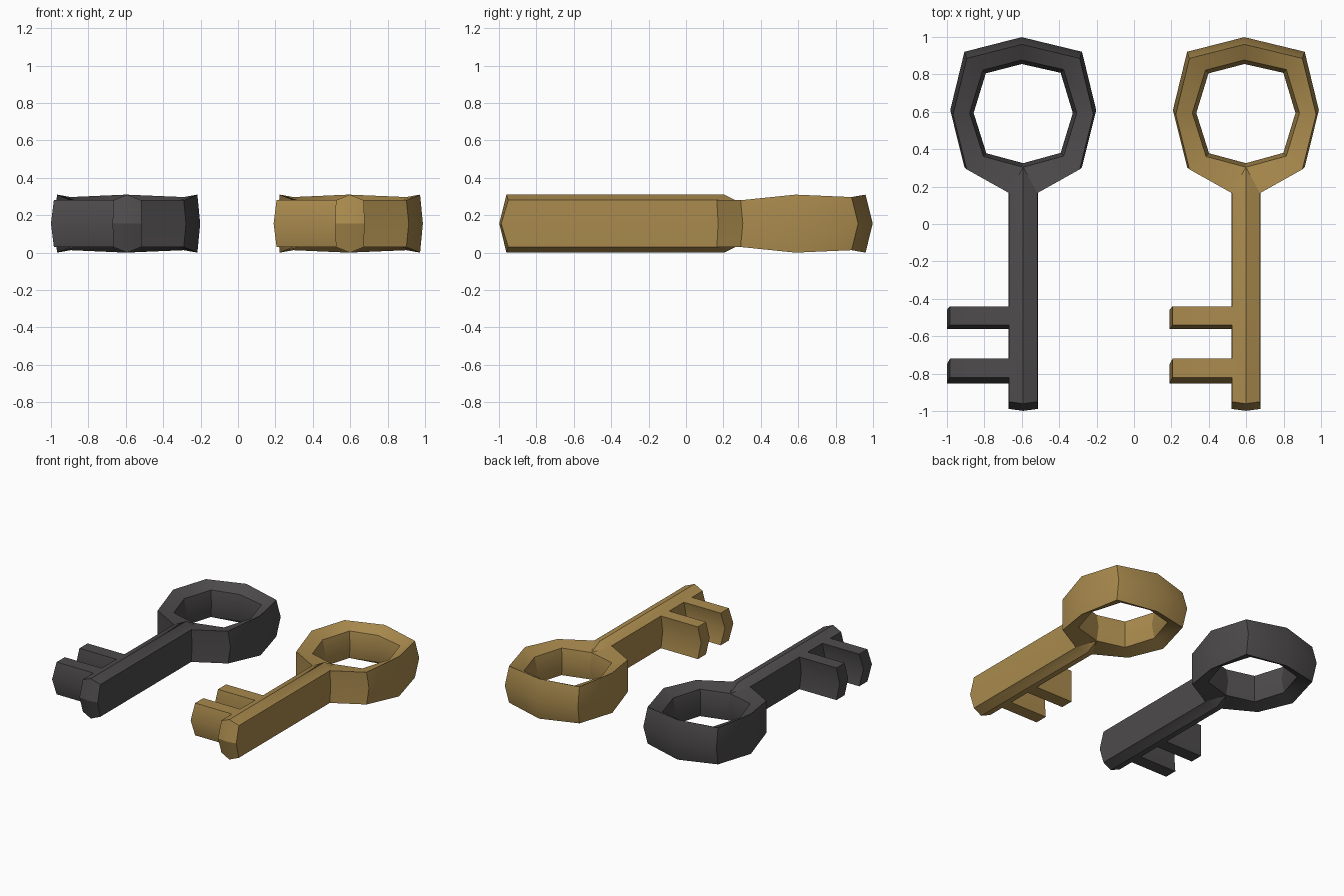
import bpy, bmesh

if "Cube" in bpy.data.objects:
    bpy.data.objects.remove(bpy.data.objects["Cube"])

HALF = 0.155      # half the key thickness
FLARE = 1.04      # outline grows this much at mid height


def material(name, rgb):
    m = bpy.data.materials.new(name)
    m.diffuse_color = (*rgb, 1)
    m.use_nodes = True
    m.node_tree.nodes["Principled BSDF"].inputs["Base Color"].default_value = m.diffuse_color
    return m


def build_key(name, x, mat):
    bm = bmesh.new()
    hi, lo, dip = HALF, HALF - 0.03, HALF - 0.013

    # upper outline: bow, shaft and two bits, anticlockwise
    shaft = 0.075
    outline = [(-0.008, 0.96, hi), (-0.302, 0.885, dip), (-0.375, 0.585, hi),
               (-0.302, 0.292, lo), (-shaft, 0.165, lo)]
    for y in (-0.44, -0.72):
        outline += [(-shaft, y, lo), (-0.392, y, lo),
                    (-0.392, y - 0.10, lo), (-shaft, y - 0.10, lo)]
    outline += [(-shaft, -0.95, lo), (0, -0.96, hi), (shaft, -0.95, lo),
                (shaft, 0.165, lo), (0.302, 0.292, lo),
                (0.375, 0.585, hi), (0.302, 0.885, dip)]
    top = [bm.verts.new(p) for p in outline]
    mid = [bm.verts.new((p[0] * FLARE, p[1] * FLARE, 0)) for p in outline]

    # hole through the bow, narrowest at mid height
    hole = [(-0.008, 0.855), (-0.20, 0.805), (-0.265, 0.593), (-0.197, 0.378),
            (0, 0.325), (0.20, 0.38), (0.265, 0.593), (0.20, 0.808)]
    in_mid = [bm.verts.new((a, b, 0)) for a, b in hole]
    in_top = [bm.verts.new((a * 1.08, 0.59 + (b - 0.59) * 1.08, HALF - 0.05))
              for a, b in hole]
    neck = bm.verts.new((0, 0.205, hi))

    # walls
    for up, down in ((top, mid), (in_top, in_mid)):
        n = len(up)
        for i in range(n):
            j = (i + 1) % n
            bm.faces.new((up[i], up[j], down[j], down[i]))

    # upper side of the bow
    ring = [top[0], top[1], top[2], top[3], None, top[-3], top[-2], top[-1]]
    for i in range(8):
        j = (i + 1) % 8
        a = ring[i] or top[-4]
        b = ring[j] or top[4]
        bm.faces.new((a, b, in_top[j], in_top[i]))
    bm.faces.new((top[4], neck, in_top[4]))
    bm.faces.new((neck, top[-4], in_top[4]))

    # upper side of the ridged shaft and the bits
    bm.faces.new([neck] + [top[i] for i in (4, 5, 8, 9, 12, 13, 14)])
    bm.faces.new((neck, top[14], top[15], top[16]))
    for i in (5, 9):
        bm.faces.new(top[i:i + 4])

    # lower half mirrors the upper half
    geom = bm.verts[:] + bm.edges[:] + bm.faces[:]
    bmesh.ops.mirror(bm, geom=geom, axis='Z', merge_dist=0.0005)
    bmesh.ops.remove_doubles(bm, verts=bm.verts[:], dist=0.0005)
    bmesh.ops.recalc_face_normals(bm, faces=bm.faces[:])

    mesh = bpy.data.meshes.new(name)
    bm.to_mesh(mesh)
    bm.free()
    mesh.materials.append(mat)
    obj = bpy.data.objects.new(name, mesh)
    obj.location = (x, 0, HALF)
    bpy.context.collection.objects.link(obj)
    bpy.ops.object.select_all(action='DESELECT')
    obj.select_set(True)
    bpy.context.view_layer.objects.active = obj
    bpy.ops.object.shade_smooth_by_angle(angle=0.52)


build_key("iron_key", -0.592, material("dark iron", (0.075, 0.07, 0.071)))
build_key("brass_key", 0.598, material("brass", (0.40, 0.255, 0.075)))
